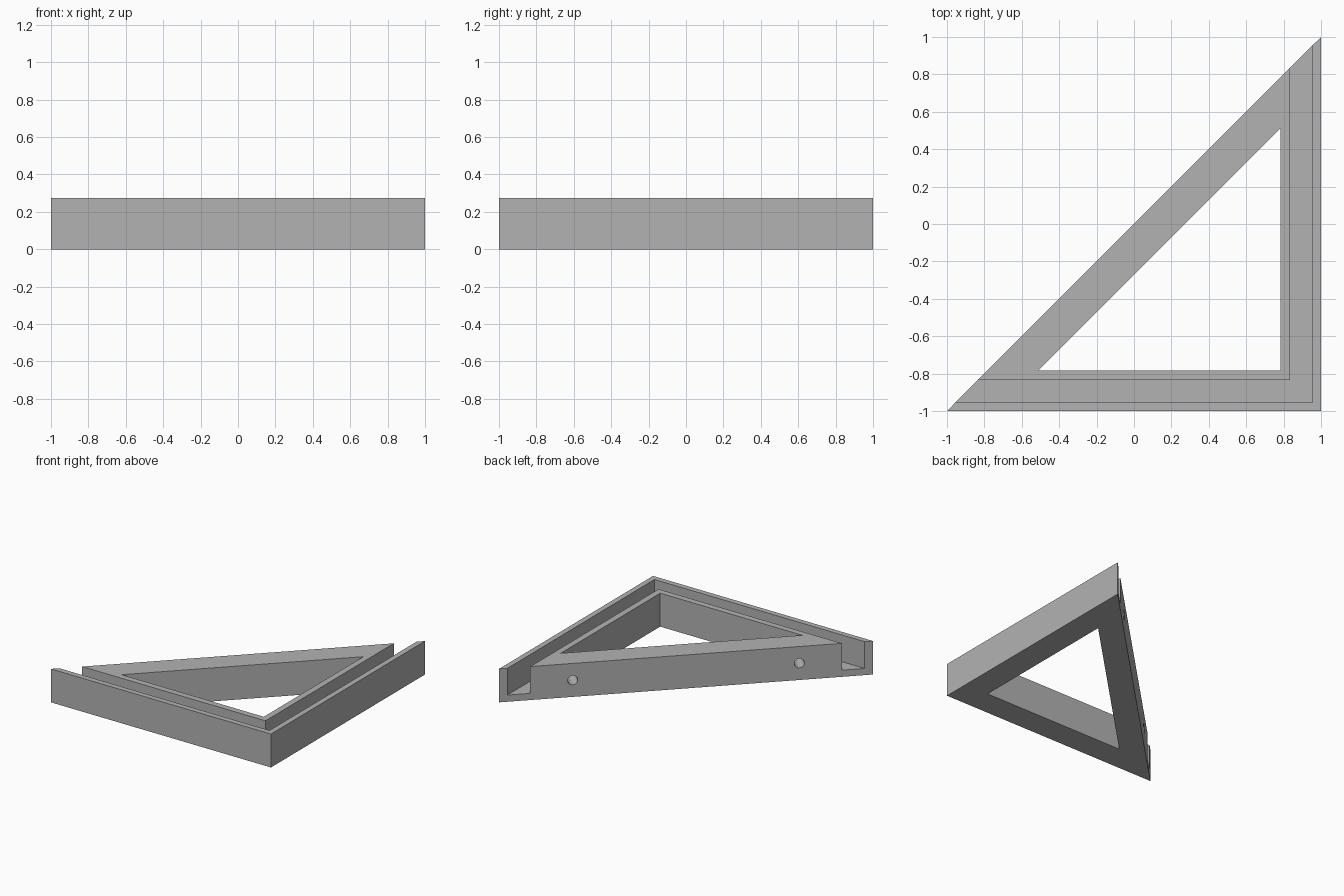
import bpy
import bmesh
from math import pi
from mathutils import Matrix, Vector

cube = bpy.data.objects.get("Cube")
if cube:
    bpy.data.objects.remove(cube, do_unlink=True)

HEIGHT = 0.275
FLOOR = 0.055        # height of the channel floor
OPENING = 0.782      # inner faces of the two legs
OFFSET = 0.271       # sideways offset of the long inner face
CHANNEL_IN, CHANNEL_OUT = 0.833, 0.955

grey = bpy.data.materials.new("plain grey")
grey.use_nodes = True
colour = (0.45, 0.45, 0.45, 1)
grey.diffuse_color = colour
grey.node_tree.nodes["Principled BSDF"].inputs["Base Color"].default_value = colour


def make_object(name, bm):
    bmesh.ops.recalc_face_normals(bm, faces=bm.faces)
    mesh = bpy.data.meshes.new(name)
    bm.to_mesh(mesh)
    bm.free()
    mesh.materials.append(grey)
    obj = bpy.data.objects.new(name, mesh)
    bpy.context.collection.objects.link(obj)
    return obj


def prism(name, outline, bottom, top):
    bm = bmesh.new()
    face = bm.faces.new([bm.verts.new((x, y, bottom)) for x, y in outline])
    side = bmesh.ops.extrude_face_region(bm, geom=[face])
    verts = [v for v in side["geom"] if isinstance(v, bmesh.types.BMVert)]
    bmesh.ops.translate(bm, verts=verts, vec=(0, 0, top - bottom))
    return make_object(name, bm)


def cut(target, cutter):
    cutter.hide_render = True
    cutter.hide_viewport = True
    mod = target.modifiers.new(cutter.name, 'BOOLEAN')
    mod.operation = 'DIFFERENCE'
    mod.solver = 'EXACT'
    mod.object = cutter


# Right-angled triangular body
frame = prism("triangular_frame", [(-1, -1), (1, -1), (1, 1)], 0, HEIGHT)

# Triangular opening through the middle
p = OPENING
cut(frame, prism("opening_cutter", [(OFFSET - p, -p), (p, -p), (p, p - OFFSET)],
                 -0.1, HEIGHT + 0.1))

# L-shaped channel along both legs, open at the long side
a, b, far = CHANNEL_IN, CHANNEL_OUT, 1.2
cut(frame, prism("channel_cutter",
                 [(-far, -b), (b, -b), (b, far), (a, far), (a, -a), (-far, -a)],
                 FLOOR, HEIGHT + 0.1))

# Two round holes through the long side, stopping at the opening
inward = Vector((1, -1, 0)).normalized()
wall = OFFSET / 2 ** 0.5
start, end = -0.1, wall + 0.004
for name, s in (("left_hole_cutter", 0.606), ("right_hole_cutter", -0.606)):
    bm = bmesh.new()
    centre = Vector((s, s, HEIGHT / 2)) + inward * (start + end) / 2
    turn = Matrix.Rotation(-pi / 4, 4, 'Z') @ Matrix.Rotation(pi / 2, 4, 'Y')
    bmesh.ops.create_cone(bm, cap_ends=True, segments=32, radius1=0.038,
                          radius2=0.038, depth=end - start,
                          matrix=Matrix.Translation(centre) @ turn)
    cut(frame, make_object(name, bm))

# Apply the cuts and remove the cutters
bpy.context.view_layer.update()
graph = bpy.context.evaluated_depsgraph_get()
result = bpy.data.meshes.new_from_object(frame.evaluated_get(graph))
cutters = [m.object for m in frame.modifiers]
frame.modifiers.clear()
frame.data = result
for cutter in cutters:
    bpy.data.objects.remove(cutter, do_unlink=True)
result.materials.clear()
result.materials.append(grey)
for poly in result.polygons:
    poly.material_index = 0
